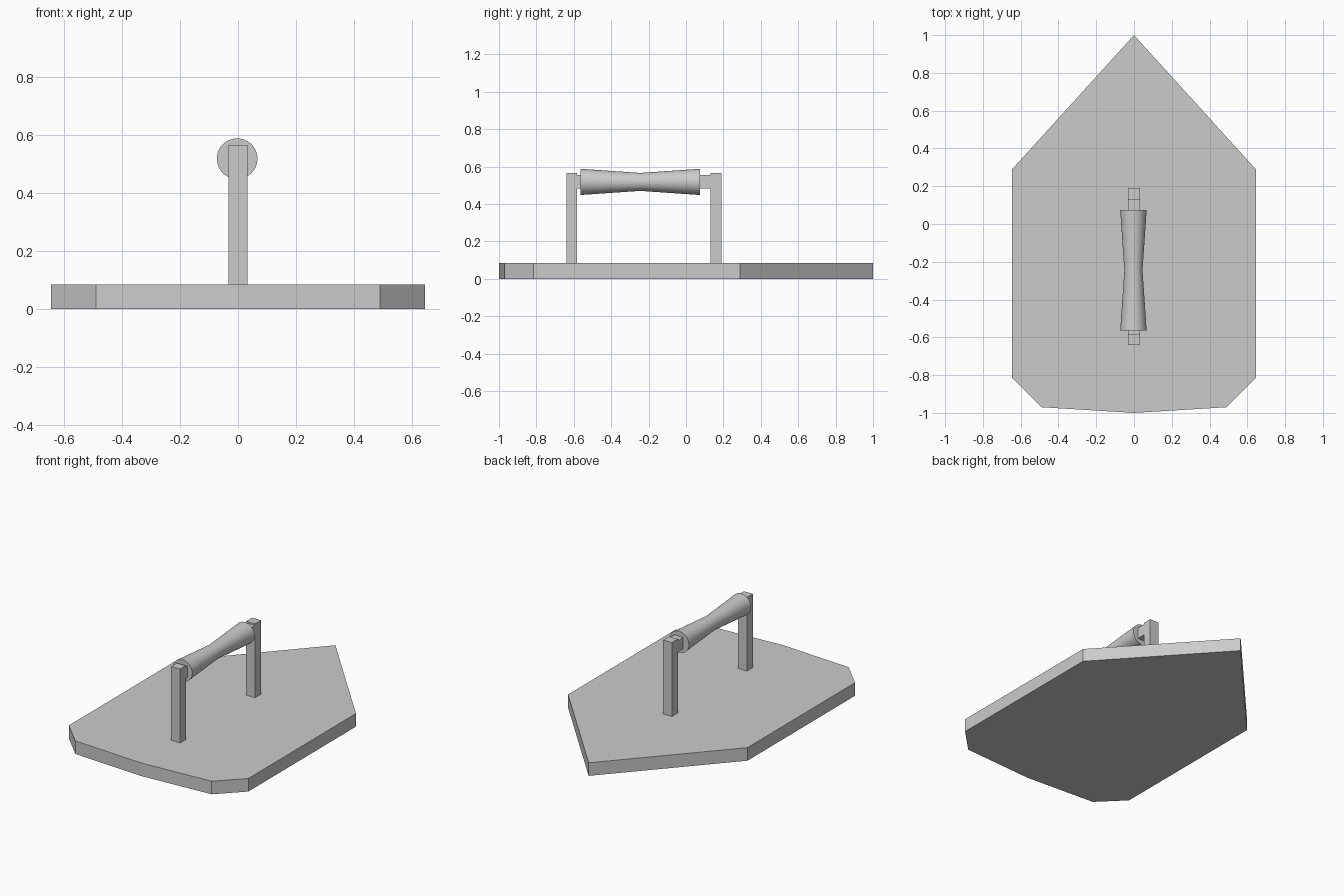
import bpy, bmesh, math

if "Cube" in bpy.data.objects:
    bpy.data.objects.remove(bpy.data.objects["Cube"])


def make_object(name, bm):
    bmesh.ops.recalc_face_normals(bm, faces=bm.faces)
    mesh = bpy.data.meshes.new(name)
    bm.to_mesh(mesh)
    bm.free()
    obj = bpy.data.objects.new(name, mesh)
    bpy.context.collection.objects.link(obj)
    return obj


def extrude_profile(name, points, axis, depth):
    """Fill a planar outline and extrude it along one axis."""
    bm = bmesh.new()
    face = bm.faces.new([bm.verts.new(p) for p in points])
    out = bmesh.ops.extrude_face_region(bm, geom=[face])
    moved = [v for v in out["geom"] if isinstance(v, bmesh.types.BMVert)]
    for v in moved:
        v.co[axis] += depth
    return make_object(name, bm)


# Pointed base plate, mirrored outline
half = [(0.645, 0.29), (0.645, -0.815), (0.49, -0.97)]
outline = [(0, 1)] + half + [(0, -1)] + [(-x, y) for x, y in reversed(half)]
extrude_profile("base_plate", [(x, y, 0) for x, y in outline], 2, 0.085)

# L-shaped supports: upright post with a short arm into the grip
W = 0.032
for name, outer, inner, arm in (("front_support", -0.64, -0.582, -0.555),
                                ("back_support", 0.19, 0.13, 0.065)):
    side = [(outer, 0.085), (outer, 0.565), (inner, 0.565), (inner, 0.555),
            (arm, 0.555), (arm, 0.482), (inner, 0.482), (inner, 0.085)]
    extrude_profile(name, [(-W, y, z) for y, z in side], 0, 2 * W)

# Waisted round grip
N = 48
bm = bmesh.new()
rings = []
for y, r in ((-0.565, 0.07), (-0.245, 0.048), (0.075, 0.07)):
    rings.append([bm.verts.new((-0.003 + r * math.cos(2 * math.pi * i / N), y,
                                0.518 + r * math.sin(2 * math.pi * i / N)))
                  for i in range(N)])
for a, b in zip(rings, rings[1:]):
    for i in range(N):
        j = (i + 1) % N
        bm.faces.new((a[i], a[j], b[j], b[i]))
bm.faces.new(rings[0])
bm.faces.new(rings[-1])
grip = make_object("grip", bm)
bpy.context.view_layer.objects.active = grip
grip.select_set(True)
bpy.ops.object.shade_smooth_by_angle(angle=math.radians(30))
